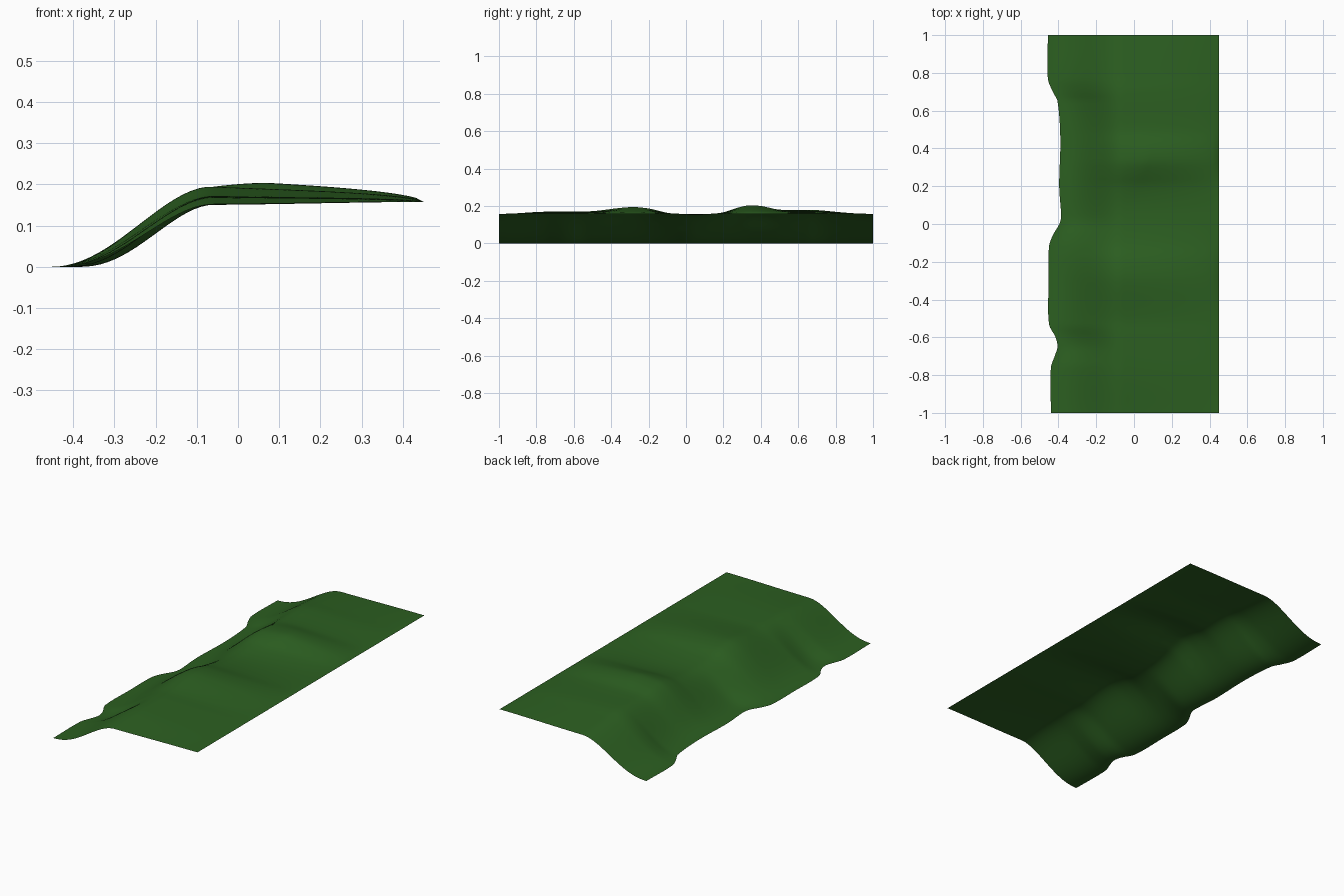
import bpy, bmesh

if "Cube" in bpy.data.objects:
    bpy.data.objects.remove(bpy.data.objects["Cube"])

# Control curves along y: foot line of the bank, mound height, mound peak position
FOOT = [(-1, -.44), (-.76, -.44), (-.7, -.42), (-.65, -.405), (-.6, -.415), (-.53, -.45),
        (-.3, -.452), (-.12, -.45), (-.06, -.43), (0, -.395), (.04, -.386), (.2, -.396),
        (.45, -.39), (.65, -.405), (.7, -.43), (.77, -.456), (1, -.456)]
MOUND = [(-1, 0), (-.8, .016), (-.6, .02), (-.5, .021), (-.3, .043), (-.2, .036), (-.1, .012),
         (0, 0), (.1, 0), (.2, .014), (.27, .036), (.33, .05), (.4, .047), (.5, .028),
         (.7, .026), (.8, .017), (1, 0)]
PEAK = [(-1, -.05), (-.3, -.08), (0, -.08), (.35, .07), (.5, .03), (.7, -.05), (1, -.05)]


def slope(pts, i):
    a, b = pts[max(i - 1, 0)], pts[min(i + 1, len(pts) - 1)]
    return (b[1] - a[1]) / (b[0] - a[0])


def curve(pts, y):
    """Smooth interpolation through control points."""
    i = 0
    while i < len(pts) - 2 and y > pts[i + 1][0]:
        i += 1
    (y0, v0), (y1, v1) = pts[i], pts[i + 1]
    d = y1 - y0
    t = (y - y0) / d
    s = t * t * (3 - 2 * t)
    return (v0 + (v1 - v0) * s + d * t * (1 - t) ** 2 * slope(pts, i)
            - d * t * t * (1 - t) * slope(pts, i + 1))


def smooth(t):
    t = min(max(t, 0), 1)
    return t * t * (3 - 2 * t)


def height(x, y, foot):
    # Bank rising to a plateau
    u = min(max((x - foot) / (-.06 - foot), 0), 1)
    z = .152 * smooth(u ** 1.15) + .006 * smooth((x + .1) / .55)
    # Mounds on the plateau, fading to the straight back edge
    p = curve(PEAK, y)
    if x < p:
        m = smooth((x - foot) / (p - foot)) ** .85
    else:
        m = max((.45 - x) / (.45 - p), 0) ** .55
    return z + curve(MOUND, y) * m


# Grassy bank sheet
NX, NY = 48, 110
bm = bmesh.new()
rows = []
for j in range(NY + 1):
    y = -1 + 2 * j / NY
    foot = curve(FOOT, y)
    row = []
    for i in range(NX + 1):
        x = foot + (.45 - foot) * i / NX
        row.append(bm.verts.new((x, y, height(x, y, foot))))
    rows.append(row)
for a, b in zip(rows, rows[1:]):
    for i in range(NX):
        bm.faces.new((a[i], a[i + 1], b[i + 1], b[i]))
mesh = bpy.data.meshes.new("grassy_bank")
bm.to_mesh(mesh)
bm.free()
for f in mesh.polygons:
    f.use_smooth = True
bank = bpy.data.objects.new("grassy_bank", mesh)
bpy.context.collection.objects.link(bank)

# Grass colour
grass = bpy.data.materials.new("grass_green")
grass.diffuse_color = (.025, .115, .015, 1)
grass.use_nodes = True
grass.node_tree.nodes["Principled BSDF"].inputs["Base Color"].default_value = grass.diffuse_color
mesh.materials.append(grass)
